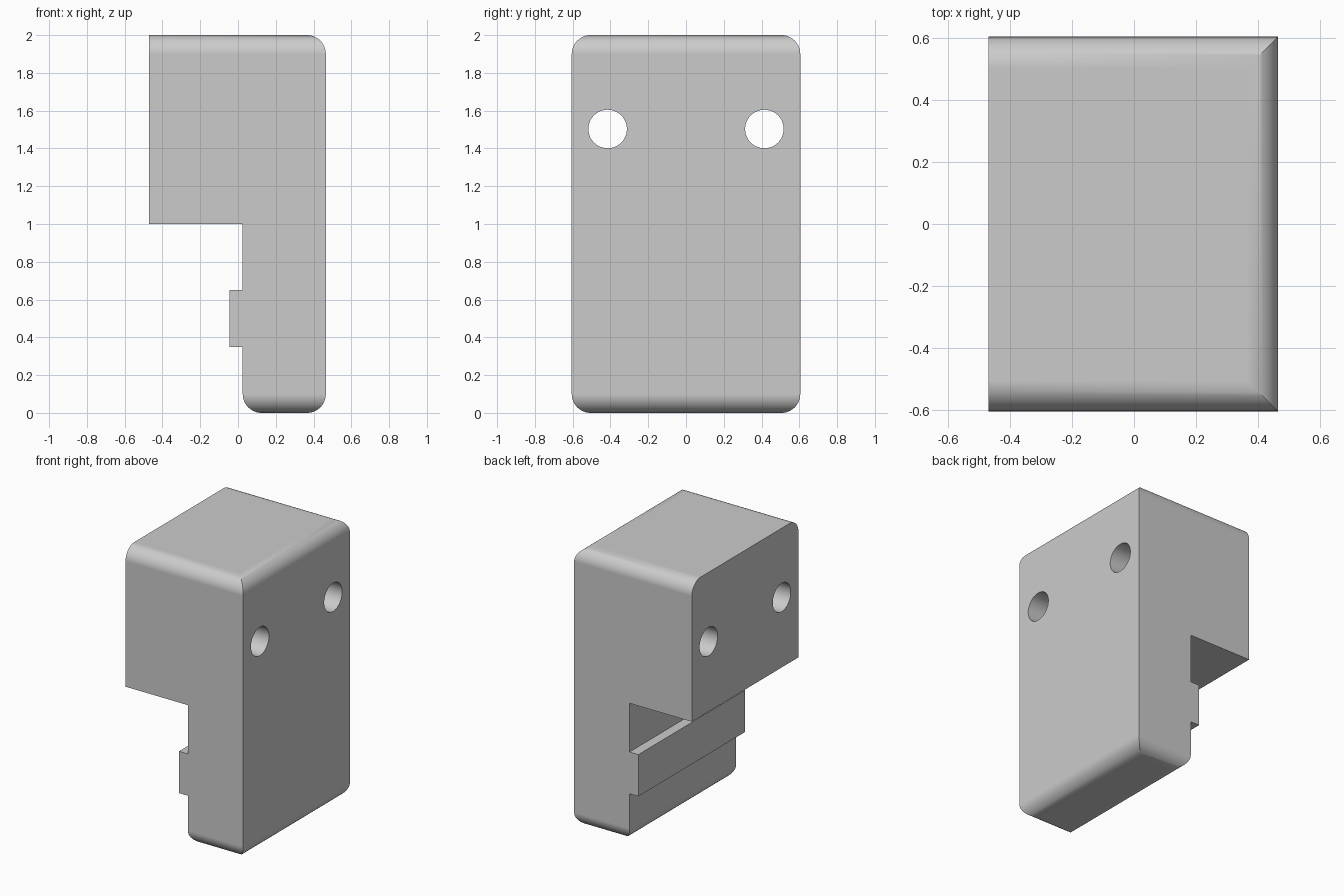
import bpy, bmesh, math
from mathutils import Vector, Matrix

if "Cube" in bpy.data.objects:
    bpy.data.objects.remove(bpy.data.objects["Cube"], do_unlink=True)

HEIGHT, HALF_WIDTH, RADIUS, STEPS = 2.0, 0.605, 0.1, 12
LEFT, RIGHT, STEM = -0.47, 0.465, 0.025
RIB = -0.045


def arc(cx, cz, start):
    """Quarter-circle corner points, counter-clockwise from a start angle."""
    angles = [math.radians(start + 90 * i / STEPS) for i in range(STEPS + 1)]
    return [(cx + RADIUS * math.cos(a), cz + RADIUS * math.sin(a)) for a in angles]


def half_width(z):
    """Half the body's depth at a height, narrowing over the rounded ends."""
    h = max(0.0, min(z, HEIGHT - z))
    if h >= RADIUS:
        return HALF_WIDTH
    return HALF_WIDTH - RADIUS + math.sqrt(max(0.0, RADIUS**2 - (RADIUS - h)**2))


grey = bpy.data.materials.new("plain grey")
grey.use_nodes = True
colour = (0.6, 0.6, 0.6, 1)
grey.diffuse_color = colour
grey.node_tree.nodes["Principled BSDF"].inputs["Base Color"].default_value = colour


def add_object(name, bm):
    mesh = bpy.data.meshes.new(name)
    bmesh.ops.recalc_face_normals(bm, faces=bm.faces[:])
    bm.to_mesh(mesh)
    bm.free()
    mesh.materials.append(grey)
    obj = bpy.data.objects.new(name, mesh)
    bpy.context.collection.objects.link(obj)
    return obj


# Stepped side profile with the rib and three rounded corners
profile = arc(STEM + RADIUS, RADIUS, 180) + arc(RIGHT - RADIUS, RADIUS, 270)
profile += arc(RIGHT - RADIUS, HEIGHT - RADIUS, 0)
profile += [(LEFT, HEIGHT), (LEFT, 1.0), (STEM, 1.0),
            (STEM, 0.65), (RIB, 0.65), (RIB, 0.35), (STEM, 0.35)]

# Body: extrude the profile, slice the rounded zones, then narrow each slice
bm = bmesh.new()
face = bm.faces.new([bm.verts.new((x, -HALF_WIDTH, z)) for x, z in profile])
extruded = bmesh.ops.extrude_face_region(bm, geom=[face])["geom"]
bmesh.ops.translate(bm, vec=(0, 2 * HALF_WIDTH, 0),
                    verts=[g for g in extruded if isinstance(g, bmesh.types.BMVert)])
if face.is_valid and any(len(e.link_faces) > 2 for e in face.edges):
    bm.faces.remove(face)
for i in range(STEPS):
    h = RADIUS * (1 - math.sin(math.pi / 2 * i / STEPS))
    for z in (h, HEIGHT - h):
        bmesh.ops.bisect_plane(bm, geom=bm.verts[:] + bm.edges[:] + bm.faces[:],
                               dist=1e-5, plane_co=(0, 0, z), plane_no=(0, 0, 1))
for v in bm.verts:
    v.co.y = math.copysign(half_width(v.co.z), v.co.y)
body = add_object("bracket_body", bm)

# Two round holes running right through the upper block
bm = bmesh.new()
for side in (-1, 1):
    bmesh.ops.create_cone(bm, cap_ends=True, segments=48, radius1=0.102, radius2=0.102,
                          depth=2, matrix=Matrix.Translation((0, side * 0.415, 1.503))
                          @ Matrix.Rotation(math.pi / 2, 4, 'Y'))
cutter = add_object("hole_cutter", bm)
cutter.hide_render = True

bpy.ops.object.select_all(action='DESELECT')
body.select_set(True)
bpy.context.view_layer.objects.active = body
holes = body.modifiers.new("holes", 'BOOLEAN')
holes.operation, holes.solver, holes.object = 'DIFFERENCE', 'EXACT', cutter
bpy.ops.object.modifier_apply(modifier=holes.name)
bpy.data.objects.remove(cutter, do_unlink=True)

# Smooth rounded edges and holes, keeping the flat faces flat
bpy.ops.object.shade_smooth_by_angle(angle=math.radians(30))
weighted = body.modifiers.new("flat_faces", 'WEIGHTED_NORMAL')
weighted.keep_sharp = True
